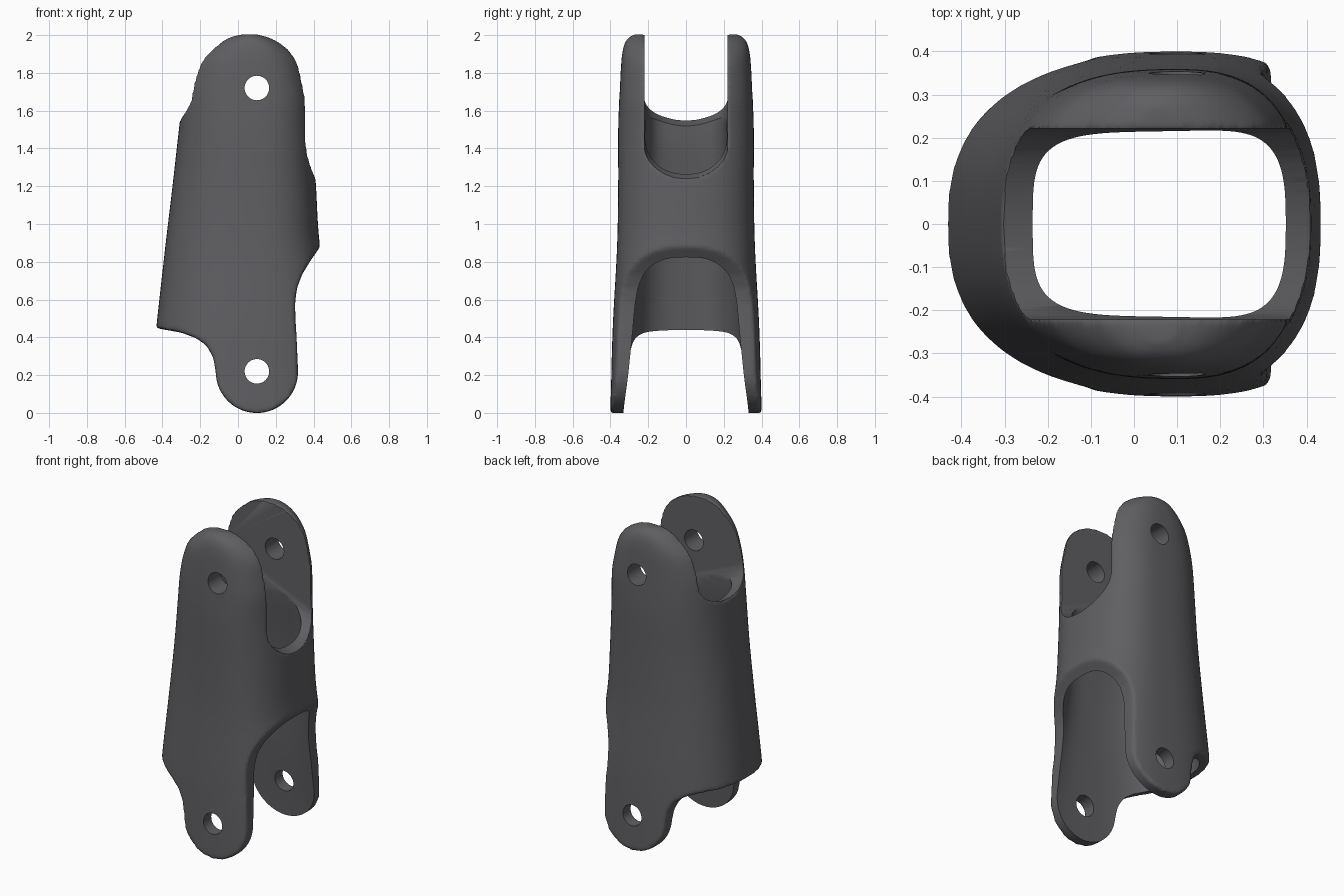
import bpy, bmesh, math

if "Cube" in bpy.data.objects:
    bpy.data.objects.remove(bpy.data.objects["Cube"])


def loft(name, rings):
    """Closed solid skinned through equal-length rings of points."""
    bm = bmesh.new()
    rows = [[bm.verts.new(p) for p in r] for r in rings]
    n = len(rows[0])
    for a, b in zip(rows, rows[1:]):
        for i in range(n):
            j = (i + 1) % n
            bm.faces.new((a[i], a[j], b[j], b[i]))
    bm.faces.new(rows[0][::-1])
    bm.faces.new(rows[-1])
    bmesh.ops.recalc_face_normals(bm, faces=bm.faces)
    me = bpy.data.meshes.new(name)
    bm.to_mesh(me)
    bm.free()
    ob = bpy.data.objects.new(name, me)
    bpy.context.collection.objects.link(ob)
    return ob


def oval(z, c, left, right, half, power, n=96):
    """Superellipse section with different left and right reach."""
    pts = []
    for i in range(n):
        t = 2 * math.pi * i / n
        co, si = math.cos(t), math.sin(t)
        x = math.copysign(abs(co) ** (2 / power), co) * (right if co > 0 else left)
        y = math.copysign(abs(si) ** (2 / power), si) * half
        pts.append((c + x, y, z))
    return pts


def smooth_rows(keys, steps=6):
    """Cubic interpolation between section keys."""
    def slope(i, k):
        if i in (0, len(keys) - 1):
            a, b = (keys[0], keys[1]) if i == 0 else (keys[-2], keys[-1])
            return (b[k] - a[k]) / (b[0] - a[0])
        p, q, r = keys[i - 1:i + 2]
        return (r[k] - p[k]) / (r[0] - p[0])
    rows = []
    for i in range(len(keys) - 1):
        a, b = keys[i], keys[i + 1]
        h = b[0] - a[0]
        for s in range(steps):
            t = s / steps
            row = [a[0] + t * h]
            for k in range(1, len(a)):
                row.append(a[k] * (2*t**3 - 3*t*t + 1) + b[k] * (3*t*t - 2*t**3)
                           + h * slope(i, k) * (t**3 - 2*t*t + t)
                           + h * slope(i + 1, k) * (t**3 - t*t))
            rows.append(row)
    return rows + [list(keys[-1])]


def apply(ob, kind, **props):
    m = ob.modifiers.new(kind, kind)
    for k, v in props.items():
        setattr(m, k, v)
    bpy.context.view_layer.objects.active = ob
    bpy.ops.object.modifier_apply(modifier=m.name)


def cut(ob, tool, op='DIFFERENCE'):
    apply(ob, 'BOOLEAN', object=tool, operation=op, solver='EXACT')
    bpy.data.objects.remove(tool)


def slot_cutter(half, drop):
    """Sloping U-shaped slot between the upper lugs."""
    rings = []
    for x in (-.7, .7):
        z0 = 1.243 + (.4 - x) * .435 - drop
        u = [(-half, 2.6)]
        for i in range(33):
            a = math.pi * (1 + i / 32)
            u.append((math.cos(a) * half, z0 + .15 * (1 + math.sin(a))))
        u.append((half, 2.6))
        rings.append([(x, y, z) for y, z in u])
    return loft("slot_cutter", rings)


# Outer body: height, centre, left reach, right reach, half width, squareness
outer = [(-.05, .1, .585, .50, .402, 2.5), (.45, .1, .533, .42, .388, 2.5),
         (.88, .1, .485, .335, .365, 2.5), (1.2, .1, .447, .313, .359, 2.5),
         (1.5, .1, .413, .295, .359, 2.6), (1.65, .1, .395, .290, .354, 2.7),
         (1.75, .09, .365, .284, .349, 2.7), (1.85, .075, .312, .275, .343, 2.7),
         (1.9, .07, .265, .25, .338, 2.7), (1.95, .065, .20, .20, .327, 2.7),
         (1.985, .06, .14, .14, .306, 2.7), (2.003, .06, .07, .07, .278, 2.7)]
shell = loft("link_shell", [oval(*r) for r in smooth_rows(outer)])

# Side outline that shapes the lower lugs and the arch between them
side = [(-.6, 2.2), (-.6, .485), (-.43, .448), (-.3, .425), (-.22, .395),
        (-.165, .355), (-.13, .29)]
side += [(.1 + .218 * math.cos(a), .217 + .218 * math.sin(a))
         for a in (math.pi * (1 + i / 24) for i in range(25))]
side += [(.310, .4), (.304, .5), (.302, .58), (.312, .66), (.338, .73),
         (.38, .80), (.435, .88), (.6, 1.12), (.6, 2.2)]
cut(shell, loft("outline_cutter", [[(x, y, z) for x, z in side] for y in (-.6, .6)]),
    'INTERSECT')
cut(shell, slot_cutter(.214, -.008))

# Soften the outside edges, then recut the slot faces crisply
apply(shell, 'REMESH', mode='VOXEL', voxel_size=.011)
apply(shell, 'SMOOTH', factor=.5, iterations=10)
cut(shell, slot_cutter(.221, 0))

# Inner cavity, boxier than the outside
inner = [(-.1, .1, .55, .50, .336, 3), (.1, .1, .52, .48, .326, 3),
         (.45, .1, .475, .38, .300, 2.9), (.85, .1, .425, .292, .280, 2.7),
         (1.2, .1, .378, .258, .248, 3.3), (1.45, .1, .34, .237, .218, 4),
         (1.7, .1, .33, .235, .212, 4.5), (2.1, .1, .33, .235, .212, 4.5)]
cut(shell, loft("cavity_cutter", [oval(*r) for r in smooth_rows(inner)]))

# Pin holes through both pairs of lugs
for z in (.22, 1.72):
    ring = [(.1 + .065 * math.cos(math.tau * i / 40), z + .065 * math.sin(math.tau * i / 40))
            for i in range(40)]
    cut(shell, loft("pin_cutter", [[(x, y, h) for x, h in ring] for y in (-.6, .6)]))

# Dark grey finish
grey = bpy.data.materials.new("dark_grey")
grey.diffuse_color = (.115, .115, .125, 1)
grey.use_nodes = True
grey.node_tree.nodes["Principled BSDF"].inputs["Base Color"].default_value = grey.diffuse_color
shell.data.materials.clear()
shell.data.materials.append(grey)
for f in shell.data.polygons:
    f.material_index = 0

bpy.ops.object.select_all(action='DESELECT')
shell.select_set(True)
bpy.context.view_layer.objects.active = shell
bpy.ops.object.shade_smooth_by_angle(angle=math.radians(40))
